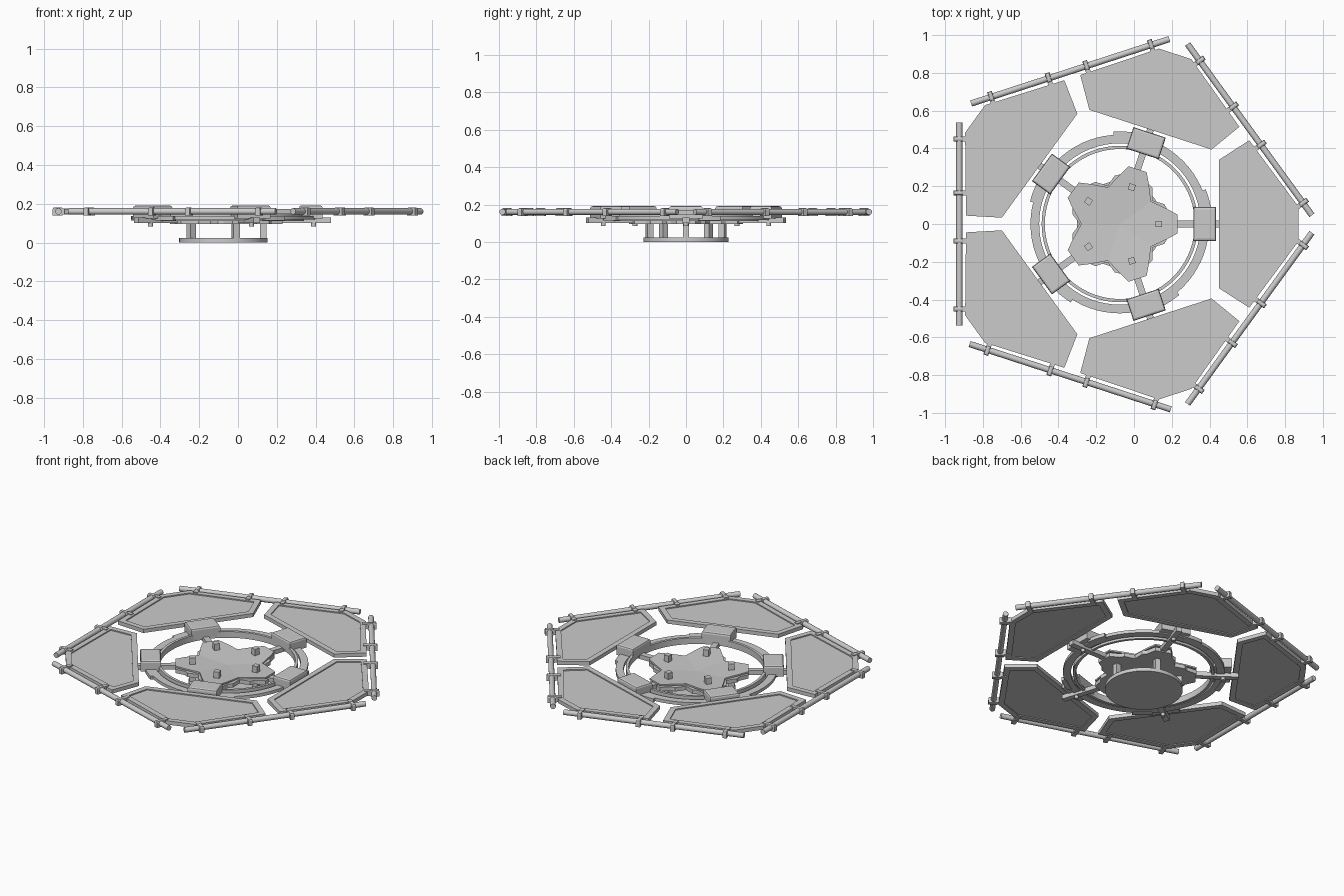
import bpy, bmesh
from math import cos, sin, pi, radians
from mathutils import Matrix, Vector

if "Cube" in bpy.data.objects:
    bpy.data.objects.remove(bpy.data.objects["Cube"])

CX = -0.075                      # centre of the five-fold pattern


def place(deg):
    return Matrix.Translation((CX, 0, 0)) @ Matrix.Rotation(radians(deg), 4, 'Z')


def finish(name, bm, deg=0, smooth=False):
    bmesh.ops.recalc_face_normals(bm, faces=bm.faces)
    bm.transform(place(deg))
    me = bpy.data.meshes.new(name)
    bm.to_mesh(me)
    bm.free()
    ob = bpy.data.objects.new(name, me)
    bpy.context.collection.objects.link(ob)
    if smooth:
        bpy.context.view_layer.objects.active = ob
        ob.select_set(True)
        bpy.ops.object.shade_smooth_by_angle(angle=radians(35))
        ob.select_set(False)
    return ob


def add_box(bm, x0, x1, y0, y1, z0, z1, bevel=0):
    m = Matrix.Translation(((x0 + x1) / 2, (y0 + y1) / 2, (z0 + z1) / 2))
    m = m @ Matrix.Diagonal((x1 - x0, y1 - y0, z1 - z0, 1))
    vs = bmesh.ops.create_cube(bm, size=1, matrix=m)['verts']
    if bevel:                    # bevel the upper edges only
        es = {e for v in vs for e in v.link_edges
              if all(w.co.z > z1 - 1e-4 for w in e.verts)}
        bmesh.ops.bevel(bm, geom=list(es), offset=bevel, segments=2,
                        profile=0.5, affect='EDGES')


def box(name, deg, *dims, bevel=0):
    bm = bmesh.new()
    add_box(bm, *dims, bevel=bevel)
    return finish(name, bm, deg)


def prism(name, pts, z0, z1, deg=0, tilt=0):
    """Extruded outline; tilt raises it with distance from the centre."""
    bm = bmesh.new()
    lift = lambda x: tilt * x
    lo = [bm.verts.new((x, y, z0 + lift(x))) for x, y in pts]
    hi = [bm.verts.new((x, y, z1 + lift(x))) for x, y in pts]
    bm.faces.new(lo)
    bm.faces.new(hi)
    for i in range(len(pts)):
        j = (i + 1) % len(pts)
        bm.faces.new((lo[i], lo[j], hi[j], hi[i]))
    return finish(name, bm, deg)


def cylinder(name, r, z0, z1, deg=0, x=0, seg=48):
    bm = bmesh.new()
    bmesh.ops.create_cone(bm, cap_ends=True, segments=seg, radius1=r, radius2=r,
                          depth=z1 - z0,
                          matrix=Matrix.Translation((x, 0, (z0 + z1) / 2)))
    return finish(name, bm, deg, True)


def ring(name, r0, r1, z0, z1, a0=0, a1=360, n=72):
    """Rectangular section swept around the centre, closed or as an arc."""
    bm = bmesh.new()
    closed = a1 - a0 == 360
    secs = []
    for i in range(n if closed else n + 1):
        a = radians(a0 + (a1 - a0) * i / n)
        secs.append([bm.verts.new((r * cos(a), r * sin(a), z))
                     for r, z in ((r0, z0), (r1, z0), (r1, z1), (r0, z1))])
    for i in range(n):
        s, t = secs[i], secs[(i + 1) % len(secs)]
        for k in range(4):
            m = (k + 1) % 4
            bm.faces.new((s[k], s[m], t[m], t[k]))
    if not closed:
        bm.faces.new(secs[0])
        bm.faces.new(secs[-1])
    return finish(name, bm, 0, True)


# Base disc and hub
cylinder("base_disc", 0.228, 0, 0.023)
arm_pts = [(0.172, -0.125), (0.235, -0.105), (0.25, -0.08), (0.305, -0.05),
           (0.305, 0.05), (0.25, 0.08), (0.235, 0.105)]
star = []
for k in range(5):
    r = Matrix.Rotation(radians(72 * k), 2)
    star += [tuple(r @ Vector(p)) for p in arm_pts]
prism("hub_plate", star, 0.095, 0.12)

# Rings
ring("outer_ring", 0.427, 0.473, 0.118, 0.138)
ring("inner_ring", 0.397, 0.414, 0.112, 0.152)

# Panel outline pointing along +x, and its inset version
panel = [(0.525, -0.34), (0.685, -0.443), (0.947, -0.09),
         (0.947, 0.09), (0.685, 0.443), (0.525, 0.34)]


def inset(pts, d):
    out = []
    for i, p in enumerate(pts):
        a, b, c = Vector(pts[i - 1]), Vector(p), Vector(pts[(i + 1) % len(pts)])
        e, f = (b - a).normalized(), (c - b).normalized()
        n1, n2 = Vector((-e.y, e.x)), Vector((-f.y, f.x))
        out.append(tuple(b + (n1 + n2) * d / (1 + n1.dot(n2))))
    return out


def panel_frame(deg):
    bm = bmesh.new()
    inner = inset(panel, 0.034)
    loops = [[bm.verts.new((x, y, z)) for x, y in pts] for pts, z in
             ((panel, 0.148), (panel, 0.172), (inner, 0.172), (inner, 0.148))]
    for k in range(4):
        s, t = loops[k], loops[(k + 1) % 4]
        for i in range(6):
            j = (i + 1) % 6
            bm.faces.new((s[i], s[j], t[j], t[i]))
    finish("panel_frame", bm, deg)


for k in range(5):
    a = 72 * k
    # Raised hub leaf and the post through it
    prism("hub_leaf", [(0.0, 0.0), (0.165, -0.12)] + arm_pts[2:6] + [(0.165, 0.12)],
          0.112, 0.122, a, tilt=0.06)
    box("hub_post", a, 0.188, 0.222, -0.017, 0.017, 0.02, 0.175)
    # Spoke, ring block, foot knob and ring tab
    box("spoke", a, 0.27, 0.555, -0.018, 0.018, 0.102, 0.13)
    box("ring_block", a, 0.39, 0.51, -0.09, 0.09, 0.125, 0.192, bevel=0.012)
    cylinder("spoke_knob", 0.013, 0.084, 0.105, a, x=0.465, seg=16)
    ring("ring_tab", 0.46, 0.49, 0.115, 0.138, a + 8, a + 22, 6)
    # Framed panel
    panel_frame(a)
    prism("panel_plate", inset(panel, 0.033), 0.153, 0.165, a)

# Rails with clamps: half length and clamp offsets counter-clockwise
rails = {36: (0.56, (-0.48, -0.10, 0.15, 0.45)),
         108: (0.552, (-0.45, -0.09, 0.12, 0.44)),
         180: (0.537, (-0.45, -0.165, 0.09, 0.45)),
         252: (0.56, (-0.46, -0.11, 0.09, 0.47)),
         324: (0.56, (-0.46, -0.16, 0.10, 0.48))}
for a, (half, offs) in rails.items():
    bm = bmesh.new()
    bmesh.ops.create_cone(bm, cap_ends=True, segments=16, radius1=0.0165,
                          radius2=0.0165, depth=2 * half,
                          matrix=Matrix.Translation((0.85, 0, 0.161))
                          @ Matrix.Rotation(pi / 2, 4, 'X'))
    finish("outer_rail", bm, a, True)
    for o in offs:
        bm = bmesh.new()
        add_box(bm, 0.828, 0.88, o - 0.013, o + 0.013, 0.14, 0.182, bevel=0.01)
        add_box(bm, 0.795, 0.83, o - 0.013, o + 0.013, 0.144, 0.177)
        finish("rail_clamp", bm, a)
